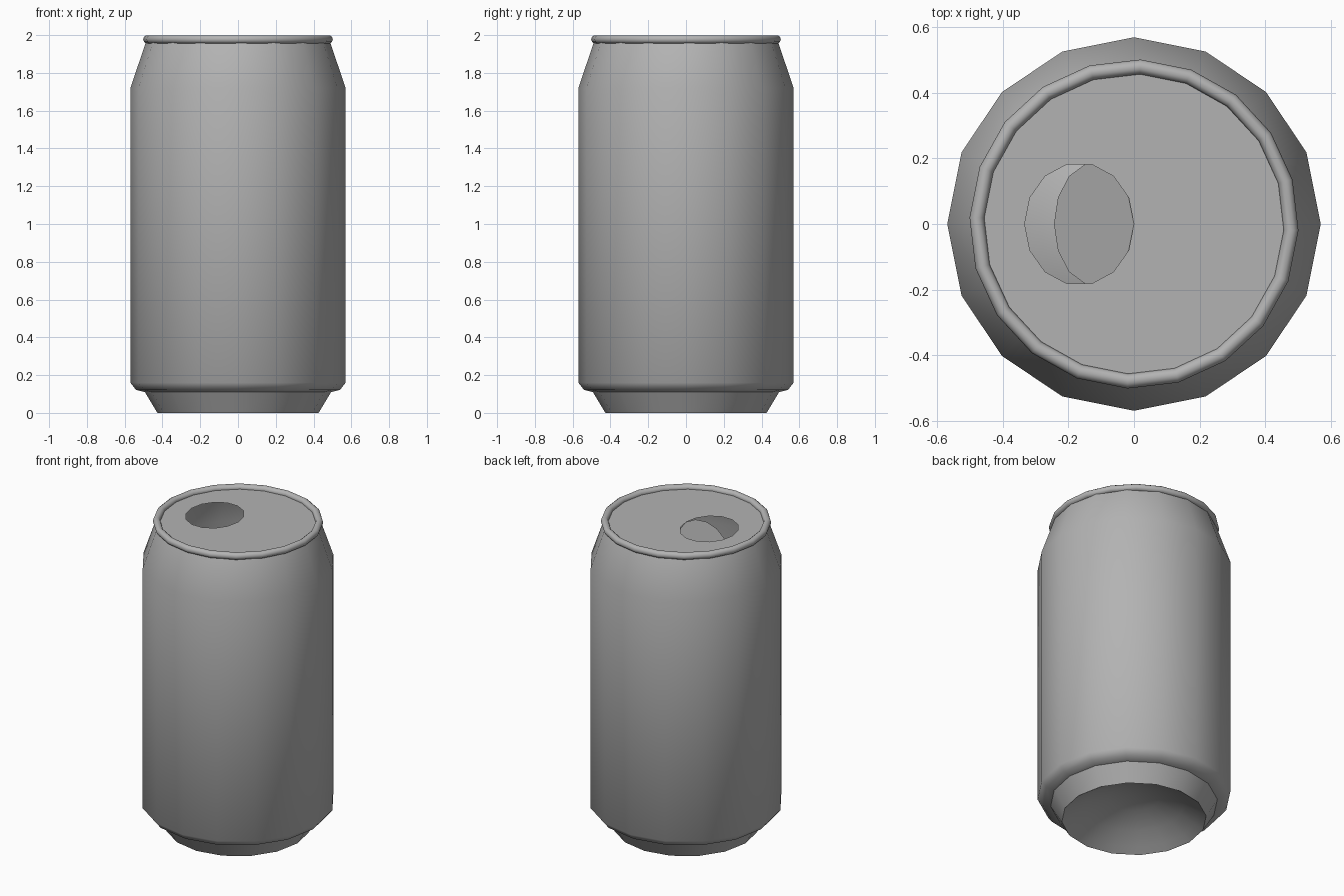
import bpy, bmesh, math
from mathutils import Matrix, Vector

cube = bpy.data.objects.get("Cube")
if cube:
    bpy.data.objects.remove(cube, do_unlink=True)

metal = bpy.data.materials.new("grey metal")
metal.use_nodes = True
GREY = (0.45, 0.45, 0.45, 1)
metal.diffuse_color = GREY
metal.node_tree.nodes["Principled BSDF"].inputs["Base Color"].default_value = GREY

LID_Z = 1.975
RIM_TURN = math.radians(-2.3)


def finish(bm, name, sharp=41):
    mesh = bpy.data.meshes.new(name)
    bm.to_mesh(mesh)
    bm.free()
    obj = bpy.data.objects.new(name, mesh)
    bpy.context.collection.objects.link(obj)
    mesh.materials.append(metal)
    shade(obj, sharp)
    return obj


def shade(obj, sharp):
    bpy.ops.object.select_all(action='DESELECT')
    obj.select_set(True)
    bpy.context.view_layer.objects.active = obj
    bpy.ops.object.shade_smooth_by_angle(angle=math.radians(sharp))


def ellipse(bm, sides, rx, ry, cx=0, turn=0):
    steps = [turn + math.tau * i / sides for i in range(sides)]
    return [bm.verts.new((cx + rx * math.cos(a), ry * math.sin(a), LID_Z)) for a in steps]


def loop_edges(bm, verts):
    return [bm.edges.new((v, verts[i - 1])) for i, v in enumerate(verts)]


# Can body: lathed wall with a dome pressed into the base
dome = [(0, 0.16), (0.15, 0.14), (0.29, 0.085), (0.38, 0.03)]
wall = [(0.427, 0), (0.493, 0.11), (0.54, 0.122), (0.57, 0.16),
        (0.57, 1.72), (0.49, 1.955), (0.48, LID_Z)]
bm = bmesh.new()
chain = [bm.verts.new((r, 0, z)) for r, z in dome + wall]
edges = [bm.edges.new(pair) for pair in zip(chain, chain[1:])]
bmesh.ops.spin(bm, geom=chain + edges, cent=(0, 0, 0), axis=(0, 0, 1),
               angle=math.tau, steps=16)
bmesh.ops.remove_doubles(bm, verts=bm.verts, dist=0.0005)
bmesh.ops.recalc_face_normals(bm, faces=bm.faces)
finish(bm, "can_body")

# Rolled rim
bpy.ops.mesh.primitive_torus_add(major_segments=20, minor_segments=10, major_radius=0.48,
                                 minor_radius=0.0225, location=(0, 0, 1.9775),
                                 rotation=(0, 0, RIM_TURN))
rim = bpy.context.object
rim.name = "top_rim"
rim.data.materials.append(metal)
shade(rim, 60)

# Flat lid with the drinking hole
HOLE = dict(sides=14, rx=0.167, ry=0.187, cx=-0.167)
bm = bmesh.new()
outer = loop_edges(bm, ellipse(bm, 20, 0.48, 0.48, turn=RIM_TURN))
inner = loop_edges(bm, ellipse(bm, **HOLE))
bmesh.ops.triangle_fill(bm, edges=outer + inner, use_beauty=True, normal=(0, 0, 1))
bm.normal_update()
bmesh.ops.reverse_faces(bm, faces=[f for f in bm.faces if f.normal.z < 0])
finish(bm, "lid")

# Opened flap, hinged at the middle of the lid and pushed down inside
bm = bmesh.new()
bm.faces.new(ellipse(bm, **HOLE))
bmesh.ops.rotate(bm, verts=bm.verts, cent=Vector((0, 0, LID_Z)),
                 matrix=Matrix.Rotation(math.radians(-43), 3, 'Y'))
finish(bm, "opening_flap")
